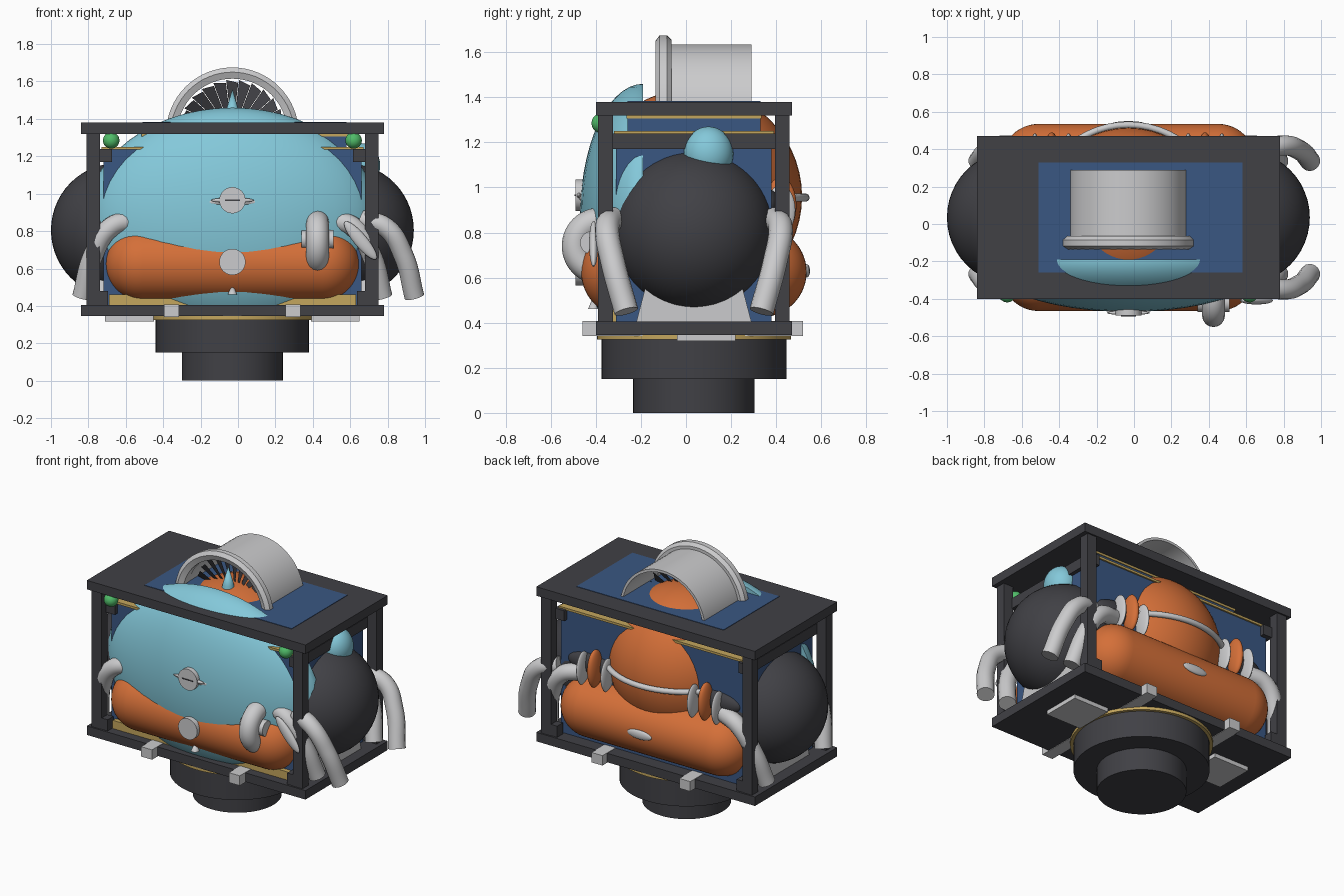
import bpy, bmesh, math
from mathutils import Vector, Matrix

if "Cube" in bpy.data.objects:
    bpy.data.objects.remove(bpy.data.objects["Cube"])

CX, CY = -0.03, 0.035   # centre of the cage


def material(name, rgb):
    m = bpy.data.materials.new(name)
    m.use_nodes = True
    m.diffuse_color = (*rgb, 1)
    m.node_tree.nodes["Principled BSDF"].inputs["Base Color"].default_value = (*rgb, 1)
    return m


DARK = material("charcoal", (0.052, 0.052, 0.06))
TEAL = material("sky_teal", (0.23, 0.58, 0.7))
ORANGE = material("orange", (0.66, 0.16, 0.04))
BLUE = material("navy_blue", (0.042, 0.095, 0.225))
GREY = material("light_grey", (0.6, 0.6, 0.61))
YELLOW = material("brass_yellow", (0.55, 0.38, 0.11))
GREEN = material("green", (0.08, 0.5, 0.14))


def finish(name, bm, mat, smooth=True):
    bmesh.ops.recalc_face_normals(bm, faces=bm.faces)
    mesh = bpy.data.meshes.new(name)
    bm.to_mesh(mesh)
    bm.free()
    mesh.materials.append(mat)
    ob = bpy.data.objects.new(name, mesh)
    bpy.context.collection.objects.link(ob)
    if smooth:
        bpy.ops.object.select_all(action='DESELECT')
        ob.select_set(True)
        bpy.context.view_layer.objects.active = ob
        bpy.ops.object.shade_smooth_by_angle(angle=math.radians(35))
    return ob


def box(name, xs, ys, zs, mat, taper=1.0):
    bm = bmesh.new()
    bmesh.ops.create_cube(bm, size=1)
    size = [b - a for a, b in (xs, ys, zs)]
    mid = [(a + b) / 2 for a, b in (xs, ys, zs)]
    for v in bm.verts:
        if v.co.z > 0:
            v.co.y *= taper
    bmesh.ops.transform(bm, matrix=Matrix.Translation(mid) @ Matrix.Diagonal((*size, 1)), verts=bm.verts)
    return finish(name, bm, mat, False)


def ellipsoid(name, centre, radii, mat, cut_y=None, tilt=0.0):
    bm = bmesh.new()
    bmesh.ops.create_uvsphere(bm, u_segments=48, v_segments=28, radius=1)
    place = Matrix.Translation(centre) @ Matrix.Rotation(tilt, 4, 'Y') @ Matrix.Diagonal((*radii, 1))
    bmesh.ops.transform(bm, matrix=place, verts=bm.verts)
    if cut_y is not None:
        cut = bmesh.ops.bisect_plane(bm, geom=bm.verts[:] + bm.edges[:] + bm.faces[:],
                                     plane_co=(0, cut_y, 0), plane_no=(0, 1, 0), clear_outer=True)
        rim = [e for e in cut["geom_cut"] if isinstance(e, bmesh.types.BMEdge)]
        bmesh.ops.contextual_create(bm, geom=rim)
    return finish(name, bm, mat)


def lathe(name, profile, axis, centre, mat, half=False, closed=False):
    """Spin (radius, height) points round an axis; half keeps the upper side."""
    bm = bmesh.new()
    a = Vector([float(c == axis) for c in "XYZ"])
    side = Vector((1, 0, 0)) if axis != "X" else Vector((0, 1, 0))
    vs = [bm.verts.new(side * r + a * h) for r, h in profile]
    es = [bm.edges.new(p) for p in zip(vs, vs[1:])]
    if closed:
        es.append(bm.edges.new((vs[-1], vs[0])))
    angle = -math.pi if half else 2 * math.pi
    bmesh.ops.spin(bm, geom=vs + es, cent=(0, 0, 0), axis=a, angle=angle, steps=32 if half else 56)
    bmesh.ops.remove_doubles(bm, verts=bm.verts, dist=1e-4)
    bmesh.ops.translate(bm, vec=centre, verts=bm.verts)
    return finish(name, bm, mat)


def disc(name, r, h0, h1, axis, centre, mat):
    return lathe(name, [(0, h0), (r, h0), (r, h1), (0, h1)], axis, centre, mat)


def ring(name, major, minor, axis, centre, mat):
    turns = [i * math.tau / 16 for i in range(16)]
    pts = [(major + minor * math.cos(t), minor * math.sin(t)) for t in turns]
    return lathe(name, pts, axis, centre, mat, closed=True)


def tube(name, points, radius, mat):
    cu = bpy.data.curves.new(name, 'CURVE')
    cu.dimensions = '3D'
    cu.bevel_depth, cu.bevel_resolution, cu.use_fill_caps = radius, 5, True
    sp = cu.splines.new('BEZIER')
    sp.bezier_points.add(len(points) - 1)
    for bp, p in zip(sp.bezier_points, points):
        bp.co = p
        bp.handle_left_type = bp.handle_right_type = 'AUTO'
    cu.materials.append(mat)
    ob = bpy.data.objects.new(name, cu)
    bpy.context.collection.objects.link(ob)
    return ob


# Stepped round base with brass collar
disc("base_foot", 0.27, 0, 0.16, "Z", (CX, CY, 0), DARK)
disc("base_drum", 0.41, 0.15, 0.33, "Z", (CX, CY, 0), DARK)
disc("base_collar", 0.43, 0.325, 0.35, "Z", (CX, CY, 0), YELLOW)

# Cage: two plates, four posts, side rails
box("floor_plate", (-0.84, 0.78), (-0.4, 0.47), (0.345, 0.405), DARK)
box("roof_plate", (-0.84, 0.78), (-0.4, 0.47), (1.32, 1.38), DARK)
for s in (-1, 1):
    x = CX + s * 0.745
    for t in (-1, 1):
        y = CY + t * 0.392
        box("corner_post", (x - 0.036, x + 0.036), (y - 0.033, y + 0.033), (0.4, 1.325), DARK)
        box("foot_block", (x - 0.08, x), (y - 0.03, y + 0.03), (0.4, 0.48), DARK) if s > 0 else \
            box("foot_block", (x, x + 0.08), (y - 0.03, y + 0.03), (0.4, 0.48), DARK)
    xr = CX + s * 0.68
    box("side_rail", (xr - 0.035, xr + 0.035), (-0.34, 0.41), (1.17, 1.24), DARK)
    box("sphere_bracket", (xr - 0.05, xr + 0.06), (-0.22, 0.29), (0.405, 0.6), GREY, 0.8)
    xp = CX + s * 0.55
    box("underside_panel", (xp - 0.13, xp + 0.13), (-0.04, 0.22), (0.318, 0.346), GREY)
    xt = CX + s * 0.325
    box("floor_tab", (xt - 0.04, xt + 0.04), (-0.46, 0.52), (0.342, 0.408), GREY)

# Blue core with brass trim
box("core_box", (-0.72, 0.66), (-0.31, 0.38), (0.405, 1.24), BLUE)
box("core_trim", (-0.73, 0.67), (-0.32, 0.39), (1.235, 1.25), YELLOW)
box("upper_core", (-0.51, 0.58), (-0.26, 0.33), (1.24, 1.383), BLUE)
box("upper_trim", (-0.515, 0.585), (-0.265, 0.335), (1.305, 1.319), YELLOW)
box("front_sill", (-0.69, 0.63), (-0.34, -0.25), (0.4, 0.46), YELLOW)

# Main rounded bodies
ellipsoid("front_shell", (CX, -0.19, 0.87), (0.78, 0.28, 0.59), TEAL, cut_y=-0.19)
ellipsoid("core_sphere", (CX, CY, 0.96), (0.48, 0.48, 0.48), ORANGE)
ring("core_ring", 0.495, 0.018, "Z", (CX, CY, 0.955), GREY)
arc = [i * math.pi / 24 for i in range(13)]
cap = [(0.2 * math.sin(t), 0.48 + 0.2 * math.cos(t)) for t in arc]
capsule = cap + [(r, -h) for r, h in reversed(cap)]
for s, name in ((-1, "front_capsule"), (1, "back_capsule")):
    lathe(name, capsule, "X", (CX, CY + s * 0.3, 0.625), ORANGE)
for s in (-1, 1):
    ellipsoid("side_sphere", (CX + s * 0.615, CY, 0.805), (0.355, 0.358, 0.358), DARK)
    ellipsoid("corner_lamp", (CX + s * 0.648, -0.375, 1.285), (0.044, 0.044, 0.044), GREEN)
ellipsoid("side_cap", (0.66, 0.1, 1.15), (0.1, 0.11, 0.12), TEAL)

# Fins on the back, with dark lugs behind them
for s in (-1, 1):
    ellipsoid("orange_fin", (CX + s * 0.41, 0.42, 0.92), (0.032, 0.07, 0.125), ORANGE)
    for d in (0.32, 0.5):
        ellipsoid("grey_fin", (CX + s * d, 0.42, 0.9), (0.02, 0.065, 0.11), GREY)
    ellipsoid("dark_lug", (CX + s * 0.47, 0.37, 0.92), (0.17, 0.05, 0.07), DARK)
ellipsoid("back_clasp", (CX, 0.535, 0.63), (0.09, 0.015, 0.03), GREY)

# Front badges and hooped handle
for z in (0.965, 0.635):
    disc("front_button", 0.07, -0.49, -0.43, "Y", (CX, 0, z), GREY)
ellipsoid("button_wing", (CX, -0.475, 0.965), (0.115, 0.012, 0.014), GREY)
box("button_slot", (CX - 0.04, CX + 0.04), (-0.494, -0.48), (0.962, 0.968), DARK)
lathe("front_spike", [(0, 0.06), (0.025, 0), (0, 0)], "Z", (CX, -0.41, 0.46), GREY)
ring("front_hoop", 0.11, 0.061, "X", (0.425, -0.38, 0.74), GREY)
disc("hoop_pin", 0.05, -0.085, 0.085, "X", (0.425, -0.42, 0.755), GREY)
ellipsoid("front_vane", (0.655, -0.41, 0.75), (0.13, 0.02, 0.035), GREY, tilt=math.radians(50))

# Bent arms: an outer pair on the left, an inner pair on both sides
for t in (-1, 1):
    path = [(0.66, 0.355, 0.86), (0.79, 0.385, 0.82), (0.885, 0.36, 0.67), (0.943, 0.30, 0.45)]
    arm = [(x, CY + t * y, z) for x, y, z in path]
    tube("outer_arm", arm, 0.054, GREY)
    inner = [(x - 0.17, y, z) for x, y, z in arm]
    tube("inner_arm", inner, 0.054, GREY)
    tube("inner_arm", [(2 * CX - x, y, z) for x, y, z in inner], 0.054, GREY)

# Roof intake: half-round duct, rolled lip, fan blades and spinner
AXLE = 1.32
lathe("duct", [(0.315, -0.1), (0.315, 0.29), (0.298, 0.29), (0.298, -0.1)], "Y",
      (CX, 0, AXLE), GREY, half=True, closed=True)
lip = [(0.295, -0.12), (0.33, -0.135), (0.355, -0.118), (0.355, -0.085), (0.335, -0.065), (0.295, -0.065)]
lathe("duct_lip", lip, "Y", (CX, 0, AXLE), GREY, half=True, closed=True)
bm = bmesh.new()
count = 13
for i in range(count):
    a = math.pi * (i + 0.5) / count
    ring_pts = [(0.06, -0.1, 0), (0.275, -0.115, -0.01), (0.29, 0.115, 0.02), (0.06, 0.1, 0.02)]
    bm.faces.new([bm.verts.new((CX + r * math.cos(a + w), y, AXLE + r * math.sin(a + w)))
                  for r, w, y in ring_pts])
finish("fan_blades", bm, DARK, False)
lathe("spinner", [(0, 0.24), (0.035, 0.12), (0.05, 0), (0, 0)], "Z", (CX, -0.06, AXLE), TEAL)
